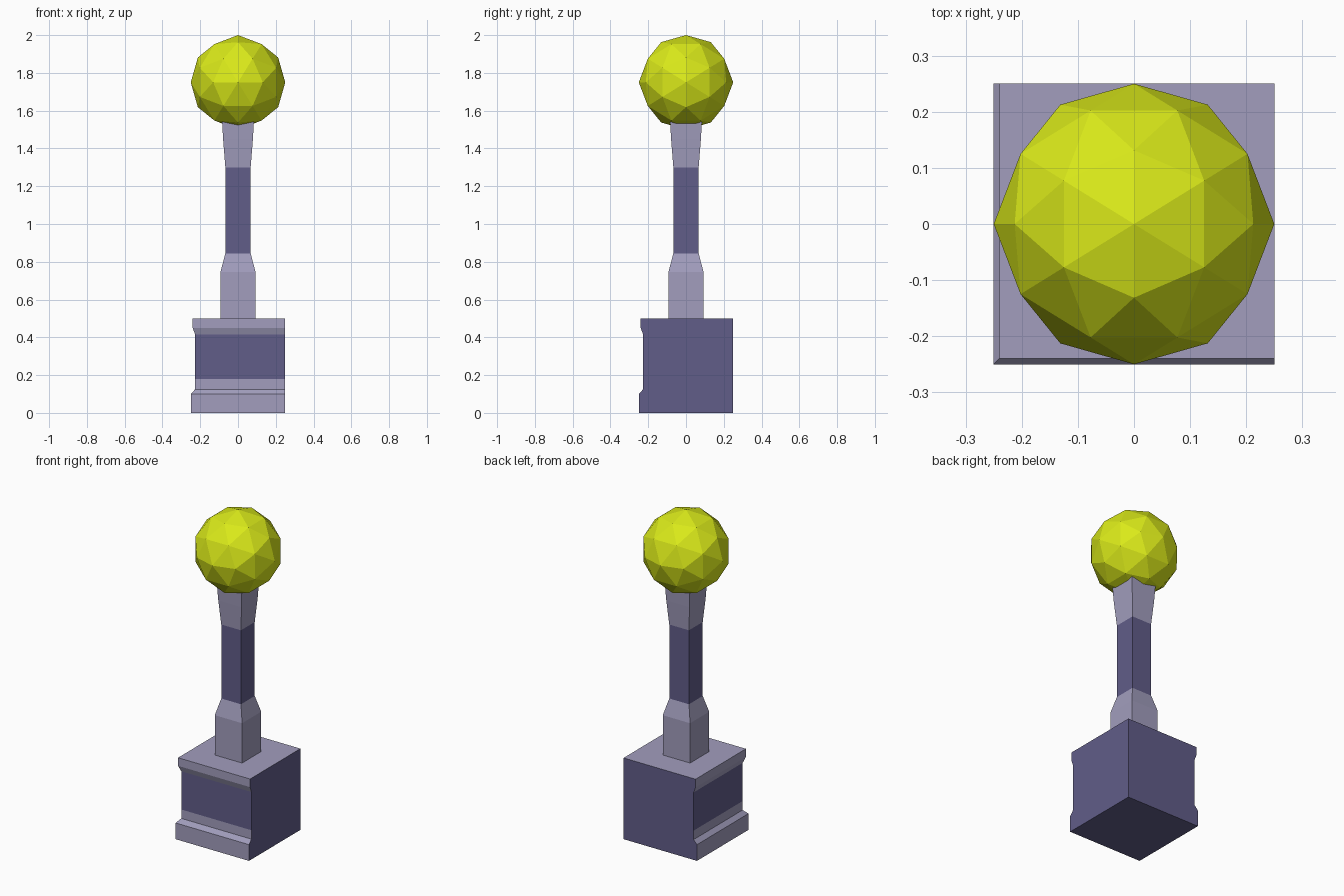
import bpy, bmesh
from math import sqrt

if "Cube" in bpy.data.objects:
    bpy.data.objects.remove(bpy.data.objects["Cube"])


def material(name, color):
    m = bpy.data.materials.new(name)
    m.diffuse_color = (*color, 1)
    m.use_nodes = True
    m.node_tree.nodes["Principled BSDF"].inputs["Base Color"].default_value = m.diffuse_color
    return m


LIGHT = material("light_stone", (0.36, 0.34, 0.51))
DARK = material("dark_stone", (0.12, 0.11, 0.25))
YELLOW = material("yellow", (0.70, 0.82, 0.01))


def finish(bm, name, mats):
    bmesh.ops.recalc_face_normals(bm, faces=bm.faces)
    me = bpy.data.meshes.new(name)
    bm.to_mesh(me)
    bm.free()
    for m in mats:
        me.materials.append(m)
    ob = bpy.data.objects.new(name, me)
    bpy.context.collection.objects.link(ob)
    return ob


def square_stack(name, rows, bands, flat_back=False):
    """Stack square rings (z, low, high); bands give 0 light / 1 dark.
    flat_back makes the right, back and bottom faces plain dark."""
    bm = bmesh.new()
    rings = [[bm.verts.new(p) for p in
              ((lo, lo, z), (hi, lo, z), (hi, hi, z), (lo, hi, z))]
             for z, lo, hi in rows]
    for a, b, col in zip(rings, rings[1:], bands):
        for i in range(4):  # front, right, back, left
            j = (i + 1) % 4
            f = bm.faces.new((a[i], a[j], b[j], b[i]))
            f.material_index = 1 if flat_back and i in (1, 2) else col
    bm.faces.new(rings[0][::-1]).material_index = int(flat_back)
    bm.faces.new(rings[-1])
    return finish(bm, name, [LIGHT, DARK])


# Plinth: moulded on the front and left, flat on the right and back
h = 0.25
square_stack("plinth",
             [(0, -h, h), (0.1, -h, h), (0.125, -0.227, h), (0.18, -0.227, h),
              (0.415, -0.227, h), (0.45, -0.24, h), (0.5, -0.24, h)],
             [0, 0, 0, 1, 0, 0], flat_back=True)

# Post: square foot, dark shaft, flared neck running into the ball
post = [(0.5, 0.093), (0.745, 0.093), (0.845, 0.067), (1.3, 0.067),
        (1.45, 0.079), (1.54, 0.084)]
square_stack("post", [(z, -r, r) for z, r in post], [0, 0, 1, 0, 0])

# Ball: faceted 80-triangle sphere, hull of icosahedron corners and edge midpoints
phi = (1 + sqrt(5)) / 2
points = set()
for s in (-1, 1):
    for t in (-1, 1):
        for u in (-1, 1):
            for p in ((s, t * phi, 0), (u * 2, 0, 0),
                      (s * phi, t, u * phi * phi)):
                for k in range(3):
                    points.add(p[k:] + p[:k])
bm = bmesh.new()
for p in sorted(points):
    length = sqrt(sum(c * c for c in p))
    bm.verts.new([c / length * 0.25 for c in p])
bmesh.ops.convex_hull(bm, input=bm.verts)
finish(bm, "ball", [YELLOW]).location.z = 1.75
